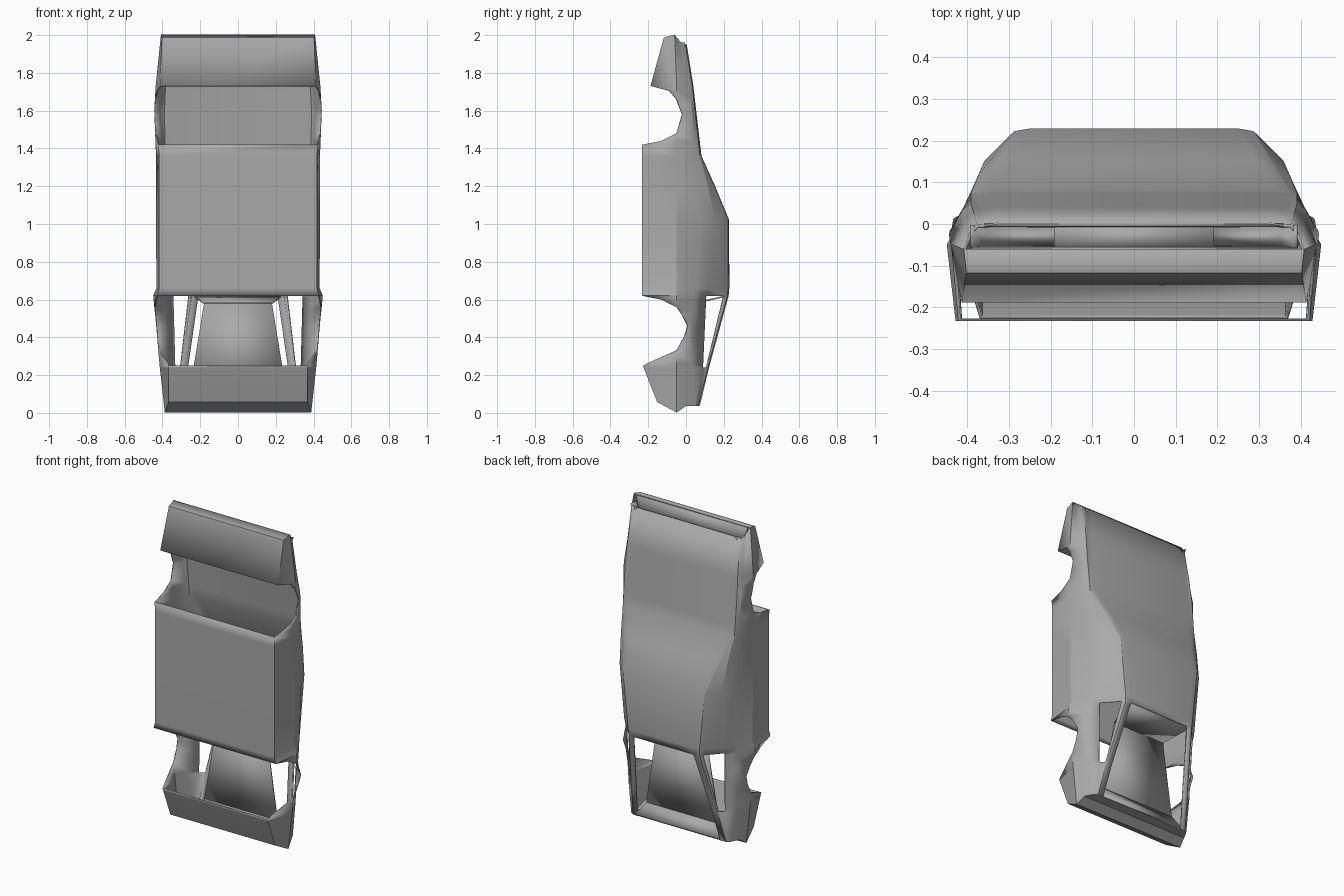
import bpy, bmesh

cube = bpy.data.objects.get("Cube")
if cube:
    bpy.data.objects.remove(cube, do_unlink=True)

paint = bpy.data.materials.new("body_grey")
paint.use_nodes = True
GREY = (0.4, 0.4, 0.4, 1)
paint.diffuse_color = GREY
for node in paint.node_tree.nodes:
    if node.type == 'BSDF_PRINCIPLED':
        node.inputs["Base Color"].default_value = GREY
        node.inputs["Roughness"].default_value = 0.6


def finish(bm, name, thickness):
    """Clean the sheet, give it a thickness and shade it."""
    bmesh.ops.remove_doubles(bm, verts=bm.verts, dist=0.0005)
    loose = [v for v in bm.verts if not v.link_faces]
    bmesh.ops.delete(bm, geom=loose, context='VERTS')
    bmesh.ops.recalc_face_normals(bm, faces=bm.faces)
    mesh = bpy.data.meshes.new(name)
    bm.to_mesh(mesh)
    bm.free()
    mesh.materials.append(paint)
    ob = bpy.data.objects.new(name, mesh)
    bpy.context.collection.objects.link(ob)
    sheet = ob.modifiers.new("thickness", 'SOLIDIFY')
    sheet.thickness = thickness
    sheet.offset = 0
    bpy.ops.object.select_all(action='DESELECT')
    ob.select_set(True)
    bpy.context.view_layer.objects.active = ob
    bpy.ops.object.shade_smooth_by_angle(angle=0.4)
    return ob


def interp(table, z):
    """Linear interpolation of rows keyed by their first value."""
    for a, b in zip(table, table[1:]):
        if z <= b[0]:
            t = (z - a[0]) / (b[0] - a[0])
            return [p + (q - p) * t for p, q in zip(a[1:], b[1:])]
    return list(table[-1][1:])


def band(name, path, thickness=0.008):
    """Symmetric sheet through (half width, y, z) edges."""
    bm = bmesh.new()
    rows = [[bm.verts.new((s * x, y, z)) for s in (-1, 1)] for x, y, z in path]
    for (a, b), (c, d) in zip(rows, rows[1:]):
        bm.faces.new((a, b, d, c))
    return finish(bm, name, thickness)


# Body stations: z, roof y, roof x, belt x, belt y, shoulder x, y, waist x, sill x
SECTIONS = [
    (0.04, .07, .325, .345, .05, .37, .0, .385, .365),
    (0.24, .118, .30, .335, .088, .375, .03, .41, .365),
    (0.62, .222, .245, .345, .105, .395, .04, .445, .425),
    (0.66, .225, .248, .348, .115, .39, .05, .428, .415),
    (1.02, .225, .285, .355, .15, .39, .07, .43, .415),
    (1.20, .15, .33, .37, .115, .39, .065, .43, .415),
    (1.36, .078, .375, .388, .07, .40, .05, .43, .415),
    (1.60, .05, .375, .39, .045, .41, .03, .44, .43),
    (1.73, .035, .37, .385, .03, .40, .01, .432, .405),
    (1.95, .0, .36, .375, -.005, .39, -.02, .405, .40),
]
# Lower edge of the sides, with both wheel arches
LOWER = [
    (.04, -.15), (.25, -.225), (.265, -.2), (.33, -.05), (.4, -.01), (.46, .01),
    (.52, -.02), (.56, -.05), (.6, -.13), (.62, -.23), (1.42, -.23), (1.44, -.13),
    (1.48, -.05), (1.53, -.035), (1.58, -.02), (1.63, -.04), (1.66, -.05),
    (1.705, -.09), (1.73, -.185), (1.95, -.115),
]
WAIST = -0.05
stations = sorted({row[0] for row in SECTIONS} | {row[0] for row in LOWER})
TAIL, NOSE = stations[0], stations[-1]


def half_section(z):
    """Points from the roof centre out and down to the sill."""
    yt, xt, xm, ym, xs, ys, xw, xb = interp(SECTIONS, z)
    yb = interp(LOWER, z)[0]
    yw = max(WAIST, yb)
    drop = min(1, max(0, (WAIST - yb) / 0.17))
    edge_y = yt - 0.006
    pts = [(0, yt, z), (xt - 0.035, yt, z), (xt, edge_y, z),
           (xt + (xm - xt) * .15, edge_y + (ym - edge_y) * .15, z),
           (xm, ym, z), (xs, ys, z), (xw, yw, z),
           (xw + (xb - xw) * drop, min(yb, yw), z)]
    if z == TAIL:
        pts[6] = (xw, WAIST, 0.005)
        pts[7] = (xb, yb, 0.06)
    if z == NOSE:
        pts[6] = (xw, -0.06, 2.0)
        pts[7] = (xb, yb, 1.985)
    return pts


# Body shell: roof, bonnet, sides, floor pan and bumpers as one sheet
bm = bmesh.new()
loft = {}
for side in (-1, 1):
    loft[side] = [[bm.verts.new((side * x, y, z)) for x, y, z in half_section(s)]
                  for s in stations]
    for i, z in enumerate(stations[:-1]):
        a, b = loft[side][i], loft[side][i + 1]
        for r in range(7):
            open_deck = r == 0 and z < 0.62
            side_window = r == 3 and 0.24 <= z < 0.62
            if not (open_deck or side_window):
                bm.faces.new((a[r], a[r + 1], b[r + 1], b[r]))


def across(i, r, j, q):
    left, right = loft[-1], loft[1]
    bm.faces.new((left[i][r], right[i][r], right[j][q], left[j][q]))


for i, z in enumerate(stations[:-1]):
    if z < 0.25 or 0.62 <= z < 1.42 or z >= 1.73:
        across(i, 7, i + 1, 7)
for r in range(2, 7):
    across(0, r, 0, r + 1)
last = len(stations) - 1
across(last, 6, last, 7)
finish(bm, "body_shell", 0.008)

# Sunken rear deck between the buttresses, with its bulkhead and lip
band("rear_bulkhead", [(.235, .22, .62), (.18, .04, .58)])
band("rear_deck", [(.18, .04, .58), (.255, .03, .12)])
band("rear_lip", [(.255, .03, .12), (.31, .066, .042)])

# Nose slot: upper and lower walls, then the stepped back with lamp pockets
band("slot_upper_wall", [(.36, -.002, 1.95), (.355, -.004, 1.87)])
band("slot_lower_wall", [(.39, -.06, 1.995), (.355, -.057, 1.87)])
bm = bmesh.new()
half = [(.39, 1.96), (.355, 1.87), (.19, 1.87), (.19, 1.91)]
steps = half + [(-x, z) for x, z in reversed(half)]
rows = [[bm.verts.new((x, y, z)) for y in (-.058, -.004)] for x, z in steps]
for (a, b), (c, d) in zip(rows, rows[1:]):
    bm.faces.new((a, b, d, c))
finish(bm, "slot_back", 0.006)
